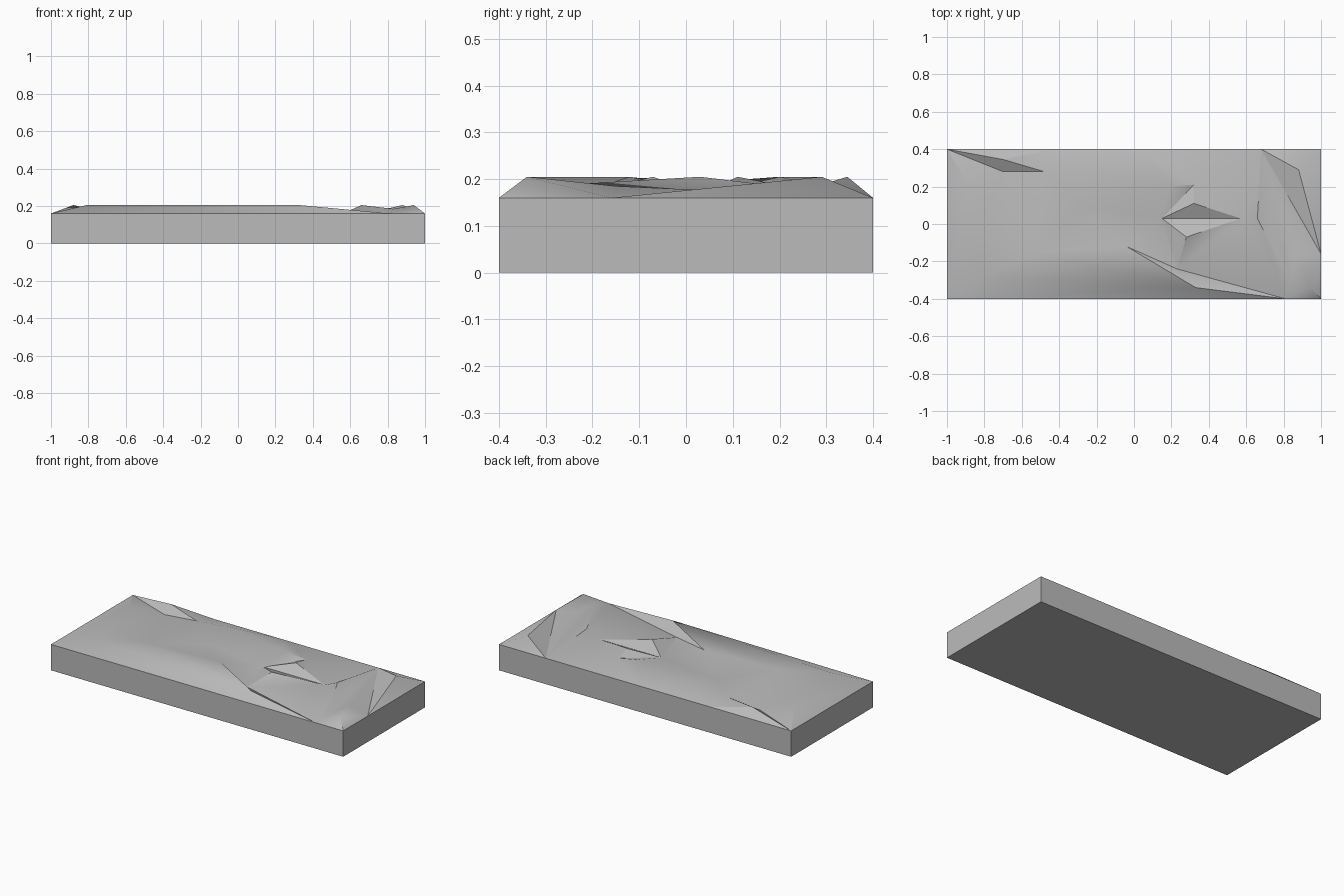
import bpy
import bmesh
from mathutils import Vector
from mathutils.geometry import delaunay_2d_cdt

default = bpy.data.objects.get("Cube")
if default:
    bpy.data.objects.remove(default, do_unlink=True)

RIM, LOW, MID, HIGH = 0.16, 0.165, 0.185, 0.205

# Rim points in counter-clockwise order
rim = {
    "front_left_corner": (-1, -.4), "front_bend": (.81, -.4),
    "front_right_corner": (1, -.4), "side_bend": (1, -.16),
    "back_right_corner": (1, .4), "back_bend": (.68, .4),
    "back_middle": (.04, .4), "back_notch": (-.44, .4),
    "back_left_corner": (-1, .4),
}
# Hollows where the facets fan out
hollows = {
    "back_hollow": (-.7, .28), "centre_hollow": (-.27, .1),
    "pit_west": (.15, .03), "pit_east": (.57, .03), "front_hollow": (.23, -.24),
}
# Intermediate bumps
shoulders = {
    "pit_fold": (.32, .21), "back_shoulder": (-.48, .28),
    "east_slope": (.87, -.15), "east_foot": (.83, -.31),
}
# Peaks of the rough surface
peaks = {
    "back_peak": (-.7, .345), "notch_peak": (-.25, .285),
    "west_peak": (-.88, .2), "south_west_peak": (-.81, -.28),
    "plain_west": (-.53, -.15), "plain_middle": (-.04, -.12),
    "pit_back": (.19, .2), "pit_spur": (.32, .11), "pit_front": (.28, -.07),
    "front_peak": (.33, -.34), "east_ridge": (.66, .03),
    "east_peak": (.88, .29), "corner_peak": (.94, -.34),
}
# Creases that must stay as edges
creases = [
    "back_left_corner back_peak back_notch back_shoulder back_hollow back_left_corner",
    "back_notch notch_peak back_middle",
    "west_peak south_west_peak front_left_corner back_hollow",
    "pit_back pit_west pit_fold pit_back",
    "pit_fold pit_spur pit_west pit_east pit_spur",
    "pit_west pit_front pit_east",
    "pit_front front_hollow front_peak front_bend",
    "front_hollow front_bend",
    "back_bend east_peak side_bend back_bend east_slope side_bend",
    "back_bend east_foot front_bend corner_peak side_bend",
    "back_bend east_ridge front_bend",
    "east_slope east_foot",
]

names, plan, heights = [], [], []
for group, z in ((rim, RIM), (hollows, LOW), (shoulders, MID), (peaks, HIGH)):
    for name, xy in group.items():
        names.append(name)
        plan.append(Vector(xy))
        heights.append(z)

count = len(rim)
edges = {(i, (i + 1) % count) for i in range(count)}
for crease in creases:
    chain = [names.index(n) for n in crease.split()]
    edges.update(zip(chain, chain[1:]))

# Triangulated rough top
points, _, tris, origins, _, _ = delaunay_2d_cdt(plan, list(edges), [], 0, 1e-5)
bm = bmesh.new()
verts = []
for p, origin in zip(points, origins):
    z = heights[origin[0]] if origin else MID
    verts.append(bm.verts.new((p.x, p.y, z)))
for tri in tris:
    bm.faces.new([verts[i] for i in tri])

# Straight walls and flat base
border = [e for e in bm.edges if e.is_boundary]
walls = bmesh.ops.extrude_edge_only(bm, edges=border)["geom"]
for v in walls:
    if isinstance(v, bmesh.types.BMVert):
        v.co.z = 0
bmesh.ops.holes_fill(bm, edges=[e for e in bm.edges if e.is_boundary], sides=0)
bmesh.ops.recalc_face_normals(bm, faces=bm.faces[:])

mesh = bpy.data.meshes.new("rough_stone_slab")
bm.to_mesh(mesh)
bm.free()
slab = bpy.data.objects.new("rough_stone_slab", mesh)
bpy.context.collection.objects.link(slab)

# Plain grey stone
stone = bpy.data.materials.new("grey_stone")
stone.use_nodes = True
grey = (.5, .5, .5, 1)
stone.diffuse_color = grey
stone.node_tree.nodes["Principled BSDF"].inputs["Base Color"].default_value = grey
mesh.materials.append(stone)

bpy.ops.object.select_all(action="DESELECT")
slab.select_set(True)
bpy.context.view_layer.objects.active = slab
bpy.ops.object.shade_smooth_by_angle()
